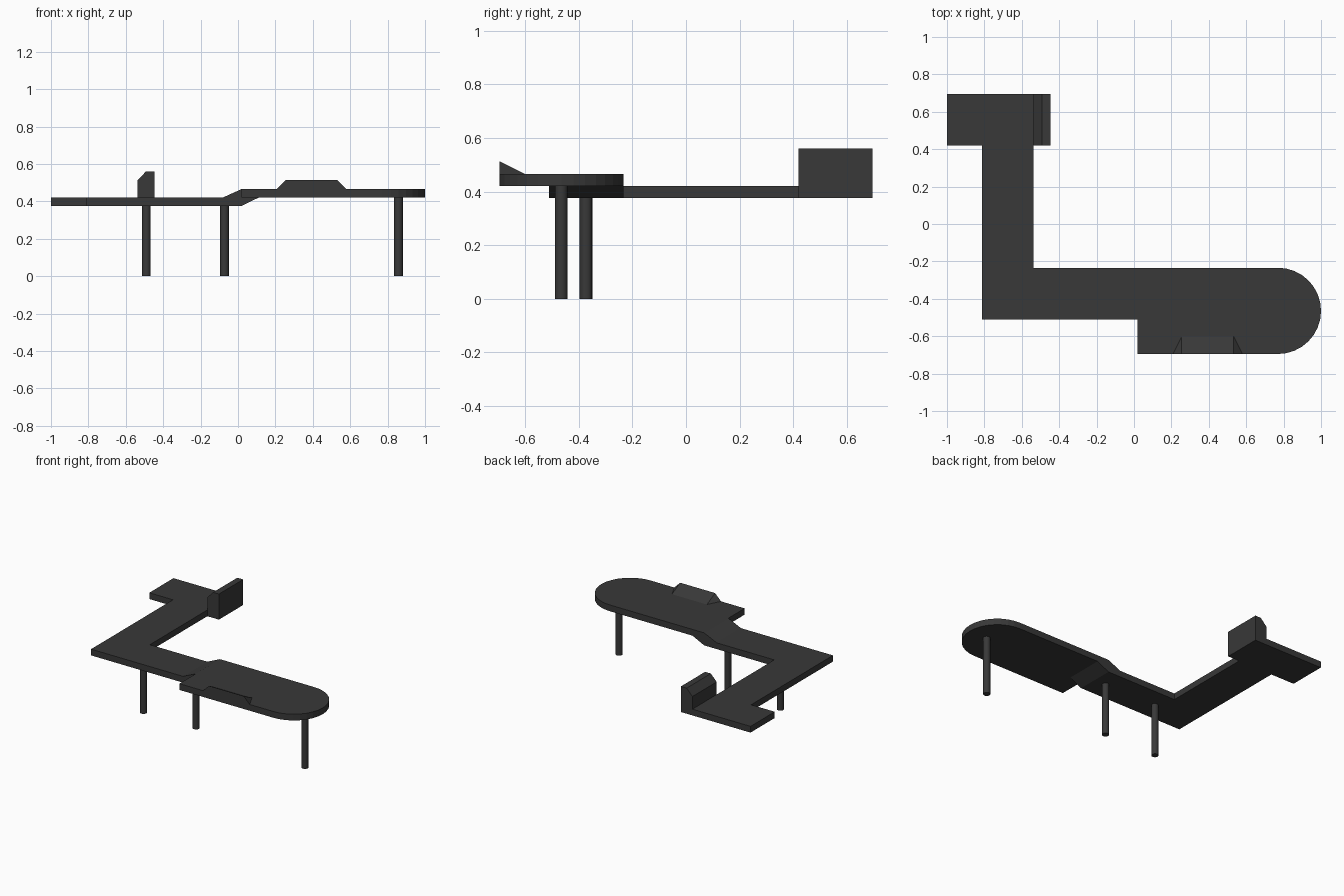
import bpy, bmesh, math
from mathutils import Vector

if "Cube" in bpy.data.objects:
    bpy.data.objects.remove(bpy.data.objects["Cube"])

dark = bpy.data.materials.new("dark_grey")
dark.diffuse_color = (0.04, 0.04, 0.04, 1)
dark.use_nodes = True
dark.node_tree.nodes["Principled BSDF"].inputs["Base Color"].default_value = dark.diffuse_color


def prism(name, pts, offset):
    """Extrude a closed 3D outline along an offset vector."""
    bm = bmesh.new()
    face = bm.faces.new([bm.verts.new(p) for p in pts])
    ext = bmesh.ops.extrude_face_region(bm, geom=[face], use_keep_orig=True)
    bmesh.ops.translate(bm, vec=Vector(offset),
                        verts=[v for v in ext["geom"] if isinstance(v, bmesh.types.BMVert)])
    return finish(name, bm)


def finish(name, bm):
    bmesh.ops.recalc_face_normals(bm, faces=bm.faces)
    me = bpy.data.meshes.new(name)
    bm.to_mesh(me)
    bm.free()
    me.materials.append(dark)
    ob = bpy.data.objects.new(name, me)
    bpy.context.collection.objects.link(ob)
    return ob


def slab(name, outline, z0, z1):
    return prism(name, [(x, y, z0) for x, y in outline], (0, 0, z1 - z0))


def side_profile(name, profile, y0, y1):
    return prism(name, [(x, y0, z) for x, z in profile], (0, y1 - y0, 0))


LOW, MID, HIGH = 0.376, 0.421, 0.466
FRONT, BACK = -0.695, -0.234

# Lower L-shaped walkway with the wide end landing
slab("lower_walkway", [(-1, 0.42), (-0.812, 0.42), (-0.812, -0.51), (-0.08, -0.51),
                       (-0.08, BACK), (-0.538, BACK), (-0.538, 0.695), (-1, 0.695)], LOW, MID)

# Upright block at the landing edge, chamfered on its inner side
side_profile("end_block", [(-0.538, LOW), (-0.446, LOW), (-0.446, 0.56),
                           (-0.492, 0.56), (-0.538, 0.512)], 0.42, 0.695)

# Ramp joining the two levels
side_profile("ramp", [(-0.08, LOW), (0.02, LOW), (0.112, MID), (0.02, MID),
                      (0.02, HIGH), (-0.08, MID)], -0.51, BACK)

# Upper platform with a rounded end
r, cy = (BACK - FRONT) / 2, (BACK + FRONT) / 2
arc = [(1 - r + r * math.cos(a), cy + r * math.sin(a))
       for a in (math.pi * (i / 16 - 0.5) for i in range(17))]
slab("upper_platform", [(0.02, FRONT)] + arc + [(0.02, BACK)], MID, HIGH)

# Sloped wedge on the platform's front edge
bm = bmesh.new()
for p in [(0.208, FRONT, HIGH), (0.58, FRONT, HIGH), (0.255, FRONT, 0.513),
          (0.533, FRONT, 0.513), (0.255, -0.602, HIGH), (0.533, -0.602, HIGH)]:
    bm.verts.new(p)
bmesh.ops.convex_hull(bm, input=bm.verts)
finish("edge_wedge", bm)

# Round support posts
for name, x, y, h in [("corner_post", -0.49, -0.373, LOW), ("ramp_post", -0.072, -0.373, LOW),
                      ("platform_post", 0.858, -0.465, MID)]:
    bpy.ops.mesh.primitive_cylinder_add(vertices=16, radius=0.0235, depth=h, location=(x, y, h / 2))
    post = bpy.context.object
    post.name = name
    post.data.materials.append(dark)
    bpy.ops.object.shade_smooth_by_angle()
